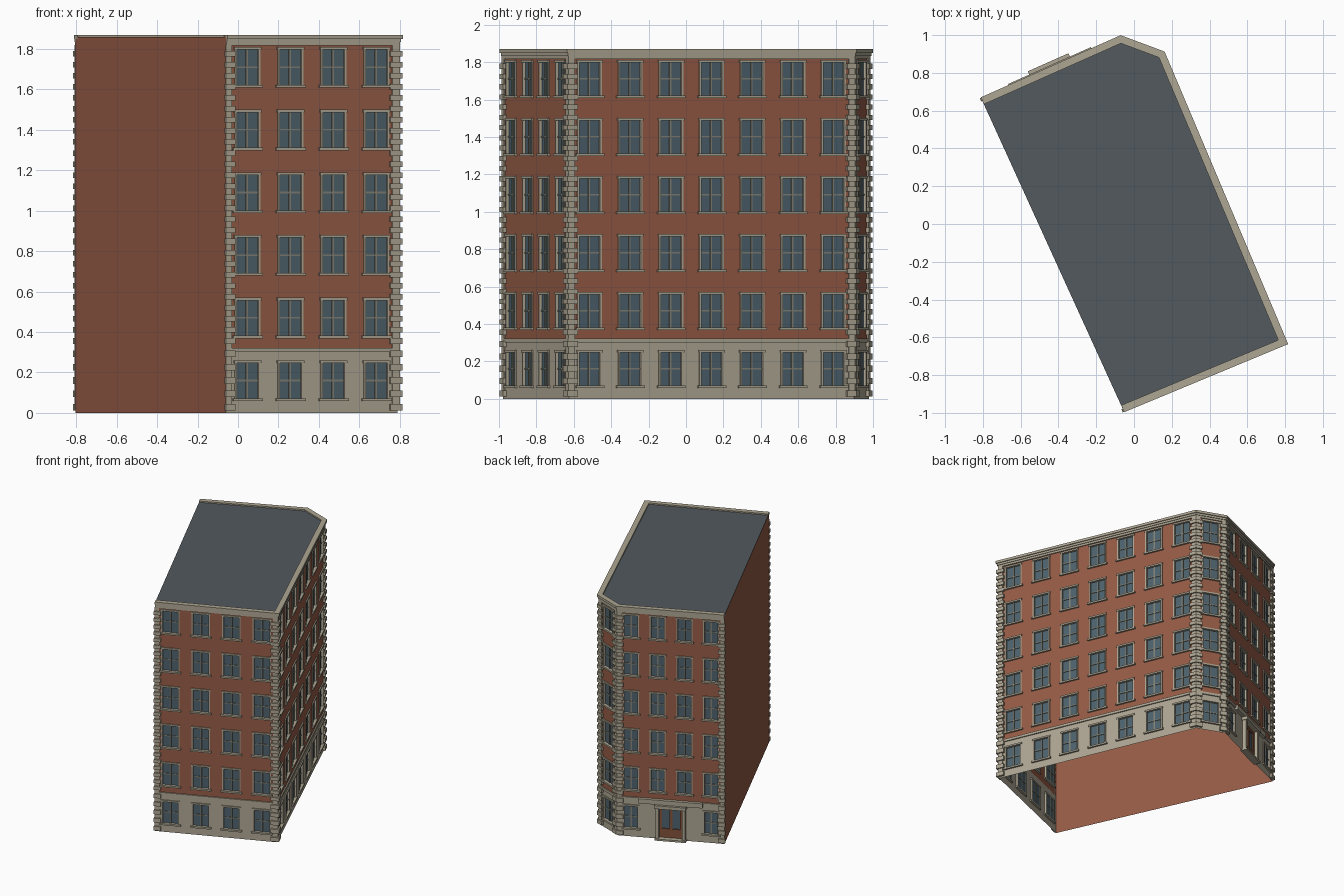
import bpy, bmesh
from mathutils import Vector

if "Cube" in bpy.data.objects:
    bpy.data.objects.remove(bpy.data.objects["Cube"])

# Footprint corners of the four facades, counter-clockwise (last-to-first is the blank party wall)
PATH = [Vector(p) for p in ((-0.06, -0.978), (0.79, -0.625), (0.147, 0.897), (-0.07, 0.978), (-0.803, 0.652))]
COLS = [4, 7, 1, 4]           # windows per facade
H, FLOORS, ROOF = 0.31, 6, 1.86
COLORS = {"brick": (0.30, 0.105, 0.06), "stone": (0.42, 0.38, 0.29), "glass": (0.075, 0.12, 0.15),
          "slate": (0.085, 0.10, 0.11), "sash": (0.22, 0.22, 0.18), "wood": (0.22, 0.08, 0.04)}
MATS, PARTS = {}, {}
for key, c in COLORS.items():
    MATS[key] = bpy.data.materials.new(key)
    MATS[key].diffuse_color = (*c, 1)


def part(name, mat):
    if name not in PARTS:
        PARTS[name] = (bmesh.new(), mat)
    return PARTS[name][0]


def face(bm, pts):
    return bm.faces.new([bm.verts.new(p) for p in pts])


def prism(bm, poly, z0, z1):
    """Closed vertical prism over a counter-clockwise outline."""
    lo = [bm.verts.new((p.x, p.y, z0)) for p in poly]
    hi = [bm.verts.new((p.x, p.y, z1)) for p in poly]
    n = len(poly)
    bm.faces.new(lo[::-1])
    bm.faces.new(hi)
    for i in range(n):
        j = (i + 1) % n
        bm.faces.new((lo[i], lo[j], hi[j], hi[i]))


def offset(path, d):
    """Offset an open path outwards with mitred corners."""
    out = []
    norms = []
    for a, b in zip(path, path[1:]):
        t = (b - a).normalized()
        norms.append(Vector((t.y, -t.x)))
    for i, p in enumerate(path):
        n1, n2 = norms[max(i - 1, 0)], norms[min(i, len(norms) - 1)]
        out.append(p + (n1 + n2) * d / (1 + n1.dot(n2)))
    return out


def band(bm, path, d0, d1, z0, z1):
    prism(bm, offset(path, d1) + offset(path, d0)[::-1], z0, z1)


class Facade:
    def __init__(self, a, b):
        self.a, self.len = a, (b - a).length
        self.t = (b - a).normalized()
        self.n = Vector((self.t.y, -self.t.x))

    def at(self, u, d):
        return self.a + self.t * u + self.n * d

    def box(self, bm, u0, u1, z0, z1, d0, d1):
        prism(bm, [self.at(u0, d1), self.at(u1, d1), self.at(u1, d0), self.at(u0, d0)], z0, z1)

    def quad(self, bm, u0, u1, z0, z1, d=0.0):
        if z1 - z0 > 1e-4 and u1 - u0 > 1e-4:
            p, q = self.at(u0, d), self.at(u1, d)
            face(bm, [(p.x, p.y, z0), (q.x, q.y, z0), (q.x, q.y, z1), (p.x, p.y, z1)])

    def storey(self, bm, z0, z1, openings):
        """Wall strip with rectangular holes."""
        u = 0.0
        for a, b, lo, hi in openings:
            self.quad(bm, u, a, z0, z1)
            self.quad(bm, a, b, z0, lo)
            self.quad(bm, a, b, hi, z1)
            u = b
        self.quad(bm, u, self.len, z0, z1)

    def window(self, a, b, lo, hi):
        trim, sash, m = part("window_surrounds", "stone"), part("window_sashes", "sash"), (a + b) / 2
        f, zm = 0.011, (lo + hi) / 2
        self.box(trim, a, a + f, lo, hi, -0.014, 0.006)
        self.box(trim, b - f, b, lo, hi, -0.014, 0.006)
        self.box(trim, a - 0.004, b + 0.004, hi - f, hi + 0.002, -0.014, 0.009)
        self.box(trim, a - 0.01, b + 0.01, lo - 0.004, lo + 0.009, -0.014, 0.014)
        self.box(sash, m - 0.005, m + 0.005, lo, hi, -0.013, -0.004)
        self.box(sash, a, b, zm - 0.004, zm + 0.004, -0.013, -0.005)
        self.quad(part("window_glass", "glass"), a, b, lo, hi, -0.01)

    def entrance(self, a, b, hi):
        stone, wood = part("entrance_surround", "stone"), part("entrance_doors", "wood")
        m = (a + b) / 2
        self.box(stone, a - 0.012, a + 0.012, 0, hi, -0.014, 0.03)
        self.box(stone, b - 0.012, b + 0.012, 0, hi, -0.014, 0.03)
        self.box(stone, m - 0.118, m + 0.118, hi - 0.008, hi + 0.018, -0.014, 0.045)
        self.box(stone, m - 0.118, m + 0.118, 0, 0.014, -0.014, 0.04)
        self.box(stone, m - 0.24, m + 0.24, hi + 0.018, hi + 0.055, 0, 0.026)
        self.quad(part("entrance_glass", "glass"), a, b, 0, hi, -0.008)
        self.box(wood, a, b, 0.014, 0.085, -0.012, 0.0)
        self.box(wood, a, b, hi - 0.03, hi, -0.012, 0.0)
        for u, w in ((a + 0.02, 0.012), (m, 0.01), (b - 0.02, 0.012)):
            self.box(wood, u - w, u + w, 0.014, hi, -0.012, 0.002)


# Facades: stone ground floor, brick above, windows and entrance
for i, cols in enumerate(COLS):
    wall = Facade(PATH[i], PATH[i + 1])
    step = wall.len / cols
    half = 0.3 * step
    for k in range(FLOORS):
        z0 = k * H
        z1 = ROOF if k == FLOORS - 1 else z0 + H
        holes = [((c + .5) * step - half, (c + .5) * step + half, z0 + 0.063, z0 + 0.258) for c in range(cols)]
        door = i == 3 and k == 0
        if door:
            mid = wall.len / 2
            holes = [holes[0], (mid - 0.1, mid + 0.1, 0.0, 0.268), holes[-1]]
        bm = part("ground_floor_wall", "stone") if k == 0 else part("brick_walls", "brick")
        wall.storey(bm, z0, z1, holes)
        for j, h in enumerate(holes):
            if door and j == 1:
                wall.entrance(h[0], h[1], h[3])
            else:
                wall.window(*h)

# Blank party wall and flat roof
party = Facade(PATH[4], PATH[0])
party.quad(part("party_wall", "brick"), 0, party.len, 0, ROOF)
face(part("roof", "slate"), [(p.x, p.y, ROOF) for p in PATH])

# String course and stepped cornice
band(part("string_course", "stone"), PATH, 0, 0.009, 0.302, 0.322)
for d0, d1, z0, z1 in ((0, 0.008, 1.818, 1.834), (0, 0.013, 1.834, 1.85), (-0.02, 0.02, 1.85, 1.87)):
    band(part("cornice", "stone"), PATH, d0, d1, z0, z1)

# Corner quoins: proud long blocks alternating with shallow short ones
quoins = part("corner_quoins", "stone")
courses = [(0.012 + 0.066 * n, 0.066) for n in range(5)] + [(0.342 + 0.0547 * n, 0.0547) for n in range(27)]
for i, p in enumerate(PATH):
    for z, pitch in courses:
        for size, d, lo, hi in ((0.045, 0.018, z, z + pitch * 0.5), (0.03, 0.008, z + pitch * 0.5, z + pitch)):
            run = [p]
            if i > 0:
                run.insert(0, p + (PATH[i - 1] - p).normalized() * size)
            if i < 4:
                run.append(p + (PATH[i + 1] - p).normalized() * size)
            if i in (0, 4):   # free ends stand slightly proud of the party wall
                end = 0 if i == 0 else -1
                run[end] = p + (p - run[-1 - end if i == 0 else 0]).normalized() * (d * 0.4)
            band(quoins, run, 0, d, lo, min(hi, 1.85))

# Turn every collected part into an object
for name, (bm, mat) in PARTS.items():
    me = bpy.data.meshes.new(name)
    bm.normal_update()
    bm.to_mesh(me)
    bm.free()
    me.materials.append(MATS[mat])
    bpy.context.collection.objects.link(bpy.data.objects.new(name, me))

for m in bpy.data.materials:
    if m.users and not m.is_grease_pencil:
        m.use_nodes = True
        m.node_tree.nodes["Principled BSDF"].inputs["Base Color"].default_value = m.diffuse_color
